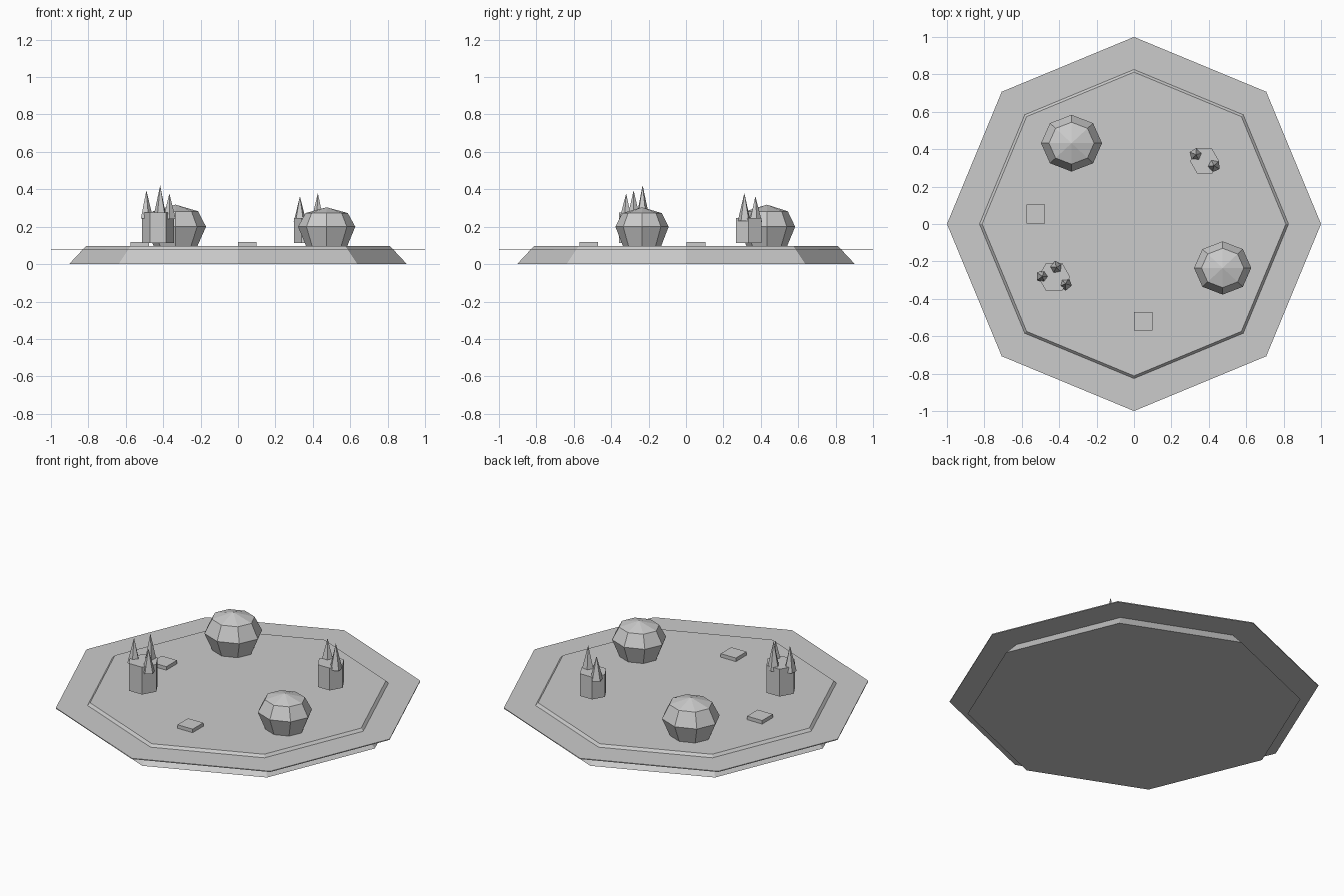
import bpy, bmesh
from math import sin, cos, tau

if "Cube" in bpy.data.objects:
    bpy.data.objects.remove(bpy.data.objects["Cube"])


def loft(name, sides, profile, x=0, y=0, sy=1.0, turn=0.0):
    """Faceted solid from (radius, z) rings; radius 0 makes a point."""
    bm = bmesh.new()
    rings = []
    for r, z in profile:
        if r == 0:
            rings.append([bm.verts.new((x, y, z))])
        else:
            rings.append([bm.verts.new((x + r * cos(turn + tau * i / sides),
                                        y + r * sy * sin(turn + tau * i / sides), z))
                          for i in range(sides)])
    for a, b in zip(rings, rings[1:]):
        for i in range(sides):
            j = (i + 1) % sides
            if len(b) == 1:
                bm.faces.new((a[i], a[j], b[0]))
            else:
                bm.faces.new((a[i], a[j], b[j], b[i]))
    bm.faces.new(rings[0][::-1])
    if len(rings[-1]) > 1:
        bm.faces.new(rings[-1])
    bmesh.ops.recalc_face_normals(bm, faces=bm.faces[:])
    mesh = bpy.data.meshes.new(name)
    bm.to_mesh(mesh)
    bm.free()
    obj = bpy.data.objects.new(name, mesh)
    bpy.context.collection.objects.link(obj)
    return obj


# Island base and the thin water sheet around it
loft("island_base", 8, [(0.903, 0), (0.812, 0.097)])
loft("water_sheet", 8, [(1, 0.077), (1, 0.082)])

# Rounded boulders
for i, (x, y, r, top) in enumerate([(-0.334, 0.432, 0.163, 0.318),
                                    (0.474, -0.235, 0.153, 0.304)]):
    loft(f"boulder_{i + 1}", 8,
         [(0.72 * r, 0.097), (r, 0.2), (0.74 * r, 0.2 + 0.7 * (top - 0.2)), (0, top)],
         x, y, sy=0.93)

# Flat square stones
for i, (x, y) in enumerate([(-0.525, 0.053), (0.05, -0.52)]):
    loft(f"flat_stone_{i + 1}", 4, [(0.0707, 0.097), (0.0707, 0.118)], x, y, turn=tau / 8)

# Six-sided pedestals: x, y, radius, top
for i, (x, y, r, top) in enumerate([(-0.427, -0.283, 0.086, 0.277),
                                    (0.378, 0.335, 0.078, 0.247)]):
    loft(f"pedestal_{i + 1}", 6, [(r, 0.114), (r, top)], x, y)

# Spikes on the pedestals: x, y, base height, tip height
spikes = [(-0.49, -0.28, 0.245, 0.395), (-0.416, -0.232, 0.255, 0.422),
          (-0.367, -0.32, 0.24, 0.378), (0.331, 0.371, 0.225, 0.363),
          (0.427, 0.312, 0.23, 0.38)]
for i, (x, y, low, tip) in enumerate(spikes):
    loft(f"spike_{i + 1}", 5, [(0.036, low), (0, tip)], x, y, turn=0.5 * i)
